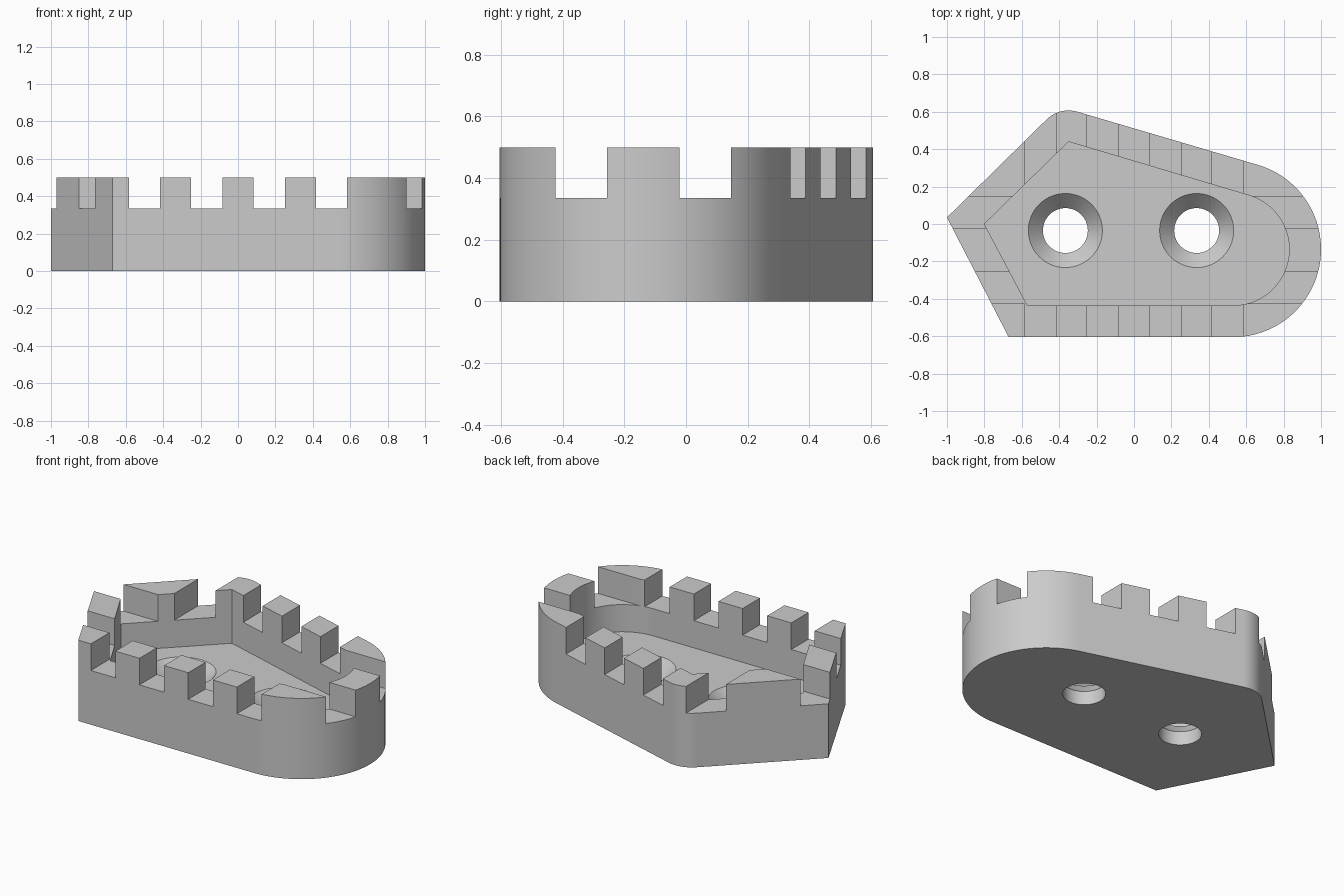
import bpy
import bmesh
from math import sin, cos, radians

old = bpy.data.objects.get("Cube")
if old:
    bpy.data.objects.remove(old, do_unlink=True)

HEIGHT, GAP_Z, FLOOR_Z = 0.5, 0.335, 0.167
WALL = 0.17

grey = bpy.data.materials.new("light grey")
grey.use_nodes = True
grey.diffuse_color = (0.6, 0.6, 0.6, 1)
grey.node_tree.nodes["Principled BSDF"].inputs["Base Color"].default_value = (0.6, 0.6, 0.6, 1)


def make_object(name, bm):
    bmesh.ops.recalc_face_normals(bm, faces=bm.faces)
    mesh = bpy.data.meshes.new(name)
    bm.to_mesh(mesh)
    bm.free()
    mesh.materials.append(grey)
    obj = bpy.data.objects.new(name, mesh)
    bpy.context.collection.objects.link(obj)
    return obj


def arc(cx, cy, r, start, end, steps):
    angles = [radians(start + (end - start) * i / steps) for i in range(steps + 1)]
    return [(cx + r * cos(a), cy + r * sin(a)) for a in angles]


def prism(name, outline, z0, z1):
    bm = bmesh.new()
    face = bm.faces.new([bm.verts.new((x, y, z0)) for x, y in outline])
    top = bmesh.ops.extrude_face_region(bm, geom=[face])
    verts = [v for v in top["geom"] if isinstance(v, bmesh.types.BMVert)]
    bmesh.ops.translate(bm, verts=verts, vec=(0, 0, z1 - z0))
    return make_object(name, bm)


def box(name, x0, x1, y0, y1, z0, z1):
    return prism(name, [(x0, y0), (x1, y0), (x1, y1), (x0, y1)], z0, z1)


def lathe(name, cx, cy, profile, sides=64):
    # Closed solid from stacked rings of (radius, height)
    bm = bmesh.new()
    rings = [[bm.verts.new((x, y, z)) for x, y in arc(cx, cy, r, 0, 360, sides)[:-1]]
             for r, z in profile]
    for low, high in zip(rings, rings[1:]):
        for i in range(sides):
            j = (i + 1) % sides
            bm.faces.new((low[i], low[j], high[j], high[i]))
    bm.faces.new(rings[0])
    bm.faces.new(rings[-1])
    return make_object(name, bm)


# Body: pointed at one end, round at the other, with one rounded corner
outer = [(-1, 0.035), (-0.67, -0.605)]
outer += arc(0.53, -0.135, 0.47, -90, 73.6, 48)
outer += arc(-0.35, 0.44, 0.167, 73.6, 134.4, 16)
body = prism("castle_wall_base", outer, 0, HEIGHT)

# Pocket inside the wall
inner = [(-0.8, 0), (-0.57, -0.435)]
inner += arc(0.53, -0.135, 0.47 - WALL, -90, 73.6, 48)
inner += [(-0.35, 0.44)]
cutters = [prism("pocket_cutter", inner, FLOOR_Z, 1)]

# Gaps between the battlements, running right across the body
half = 0.084
for x in (-0.5, -0.167, 0.167, 0.5):
    cutters.append(box("cross_gap_cutter", x - half, x + half, -2, 2, GAP_Z, 0.8))
for y in (-0.34, 0.0625):
    cutters.append(box("long_gap_cutter", -2, 2, y - half, y + half, GAP_Z, 0.9))

# Countersunk screw holes
hole = [(0.12, -0.1), (0.12, 0.085), (0.125, 0.09), (0.198, FLOOR_Z), (0.198, 0.3)]
for x in (-0.367, 0.335):
    cutters.append(lathe("screw_hole_cutter", x, -0.035, hole))

for cutter in cutters:
    cutter.hide_render = True
    mod = body.modifiers.new("cut", 'BOOLEAN')
    mod.operation = 'DIFFERENCE'
    mod.solver = 'EXACT'
    mod.object = cutter

# Bake the cuts and remove the cutters
bpy.context.view_layer.update()
graph = bpy.context.evaluated_depsgraph_get()
result = bpy.data.meshes.new_from_object(body.evaluated_get(graph))
body.modifiers.clear()
body.data = result
for cutter in cutters:
    bpy.data.objects.remove(cutter, do_unlink=True)

# Smooth curves, crisp edges
for o in bpy.context.selected_objects:
    o.select_set(False)
body.select_set(True)
bpy.context.view_layer.objects.active = body
bpy.ops.object.shade_smooth_by_angle(angle=radians(30))
weighted = body.modifiers.new("weighted_normals", 'WEIGHTED_NORMAL')
weighted.keep_sharp = True
